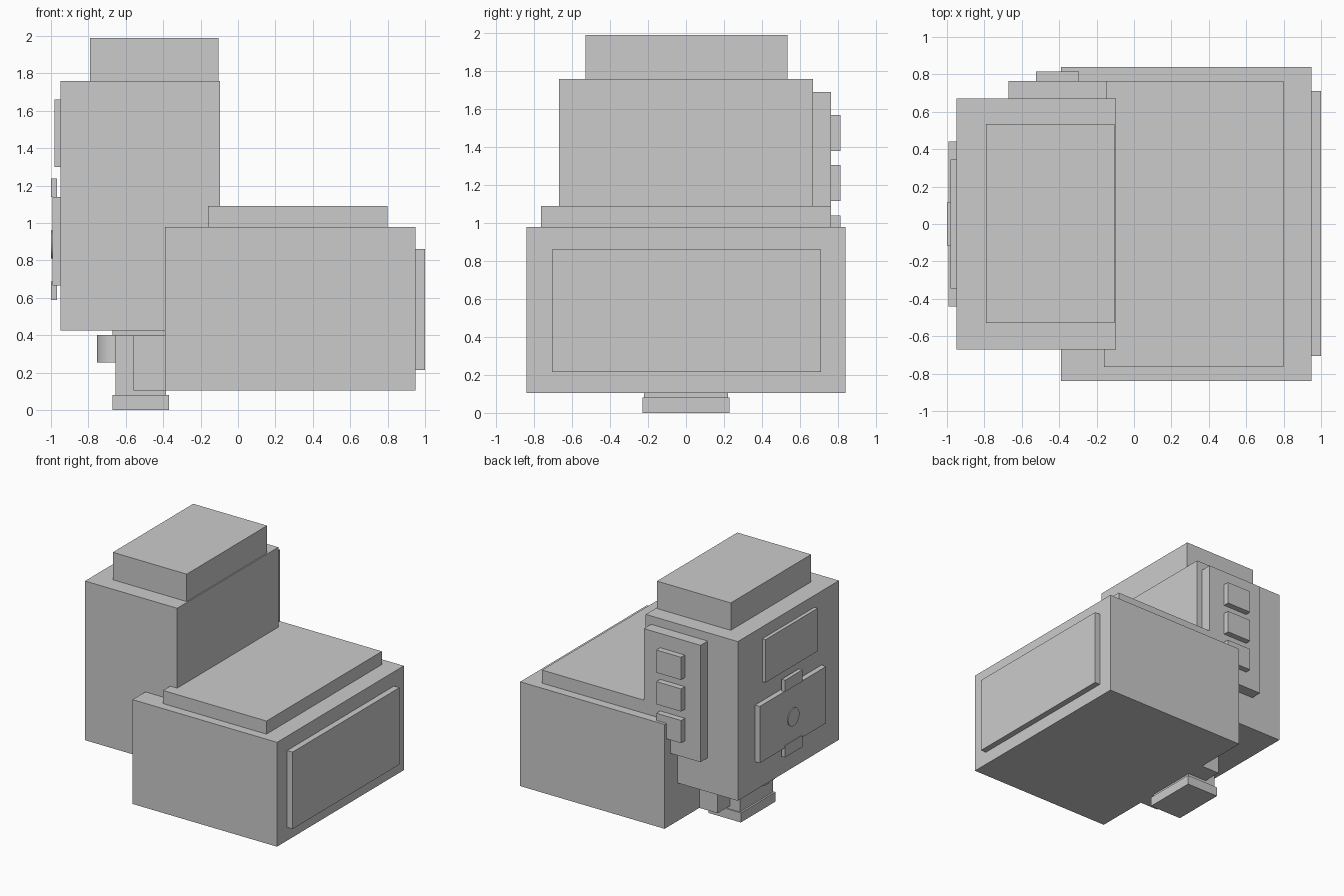
import bpy

if "Cube" in bpy.data.objects:
    bpy.data.objects.remove(bpy.data.objects["Cube"])

grey = bpy.data.materials.new("plain grey")
grey.diffuse_color = (0.6, 0.6, 0.6, 1)
grey.use_nodes = True
grey.node_tree.nodes["Principled BSDF"].inputs["Base Color"].default_value = grey.diffuse_color


def finish(obj, name):
    obj.name = name
    obj.data.materials.append(grey)
    return obj


def box(name, x, y, z):
    """Box from (min, max) extents on each axis."""
    bpy.ops.mesh.primitive_cube_add(size=1, location=[sum(r) / 2 for r in (x, y, z)])
    obj = bpy.context.object
    for v in obj.data.vertices:
        v.co = [c * (r[1] - r[0]) for c, r in zip(v.co, (x, y, z))]
    return finish(obj, name)


def cylinder(name, radius, depth, location, rotation=(0, 0, 0)):
    bpy.ops.mesh.primitive_cylinder_add(vertices=32, radius=radius, depth=depth,
                                        location=location, rotation=rotation)
    obj = finish(bpy.context.object, name)
    bpy.ops.object.shade_smooth_by_angle()
    return obj


# Tall rear tower and its cap
box("tower", (-0.95, -0.095), (-0.67, 0.67), (0.425, 1.76))
box("tower_cap", (-0.79, -0.105), (-0.53, 0.535), (1.76, 1.99))

# Low front body with raised top and end plate
box("body", (-0.39, 0.95), (-0.84, 0.84), (0.105, 0.98))
box("body_top_plate", (-0.16, 0.80), (-0.765, 0.765), (0.98, 1.09))
box("body_end_plate", (0.95, 1.0), (-0.705, 0.71), (0.215, 0.86))

# Side panel with a column of three buttons
box("side_panel", (-0.67, -0.145), (0.67, 0.765), (0.71, 1.69))
for i in range(3):
    z = 1.38 - i * 0.265
    box(f"side_button_{i + 1}", (-0.525, -0.295), (0.765, 0.815), (z, z + 0.19))

# Rear plates, latches and round knob
box("rear_upper_plate", (-0.98, -0.95), (-0.345, 0.345), (1.30, 1.66))
box("rear_hatch", (-0.993, -0.95), (-0.44, 0.44), (0.665, 1.14))
for name, z in (("upper", 1.14), ("lower", 0.59)):
    box(f"hatch_{name}_latch", (-1.0, -0.967), (-0.115, 0.115), (z, z + 0.097))
cylinder("hatch_knob", 0.075, 0.03, (-0.985, 0, 0.885), (0, 1.570796, 0))

# Stem under the tower, with flange, foot, backing block and round lug
box("stem", (-0.655, -0.385), (-0.22, 0.22), (0.08, 0.40))
box("stem_flange", (-0.67, -0.37), (-0.23, 0.23), (0.40, 0.48))
box("foot", (-0.67, -0.37), (-0.23, 0.23), (0.0, 0.08))
box("stem_block", (-0.56, -0.39), (-0.38, 0.38), (0.105, 0.40))
cylinder("stem_lug", 0.10, 0.147, (-0.655, 0, 0.328))
